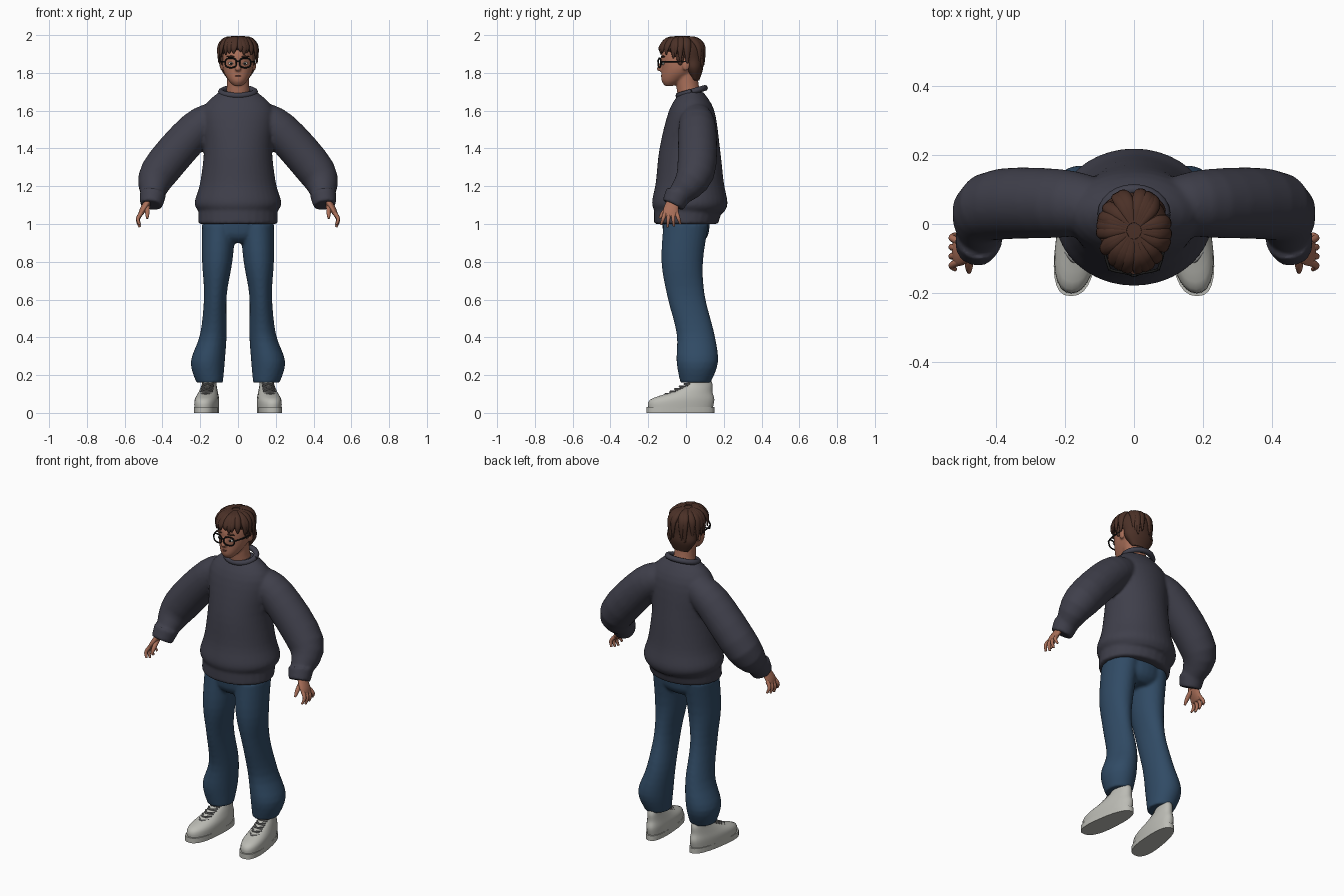
import bpy, bmesh, random
from math import sin, cos, pi, tau, copysign
from mathutils import Vector, Matrix

random.seed(4)
default_cube = bpy.data.objects.get("Cube")
if default_cube:
    bpy.data.objects.remove(default_cube)


def material(name, red, green, blue):
    mat = bpy.data.materials.new(name)
    mat.use_nodes = True
    mat.diffuse_color = (red, green, blue, 1)
    shader = mat.node_tree.nodes["Principled BSDF"]
    shader.inputs["Base Color"].default_value = mat.diffuse_color
    shader.inputs["Roughness"].default_value = .8
    return mat


KNIT = material("charcoal knit", .05, .05, .07)
DENIM = material("blue denim", .03, .07, .13)
SKIN = material("skin", .4, .16, .1)
HAIR = material("brown hair", .07, .03, .02)
SHOE = material("pale canvas", .5, .5, .46)
LACE = material("grey lace", .2, .2, .2)
BLACK = material("black frame", .01, .01, .01)
WHITE = material("eye white", .6, .6, .55)
LIP = material("lip", .26, .09, .06)

X, Y, Z = Vector((1, 0, 0)), Vector((0, 1, 0)), Vector((0, 0, 1))
SIDES = (("left", 1), ("right", -1))


def squash(value, power):
    return copysign(abs(value) ** power, value)


def spline(rows, steps):
    """Catmull-Rom curve through rows of any width."""
    points = [Vector(row) for row in rows]
    points = points[:1] + points + points[-1:]
    curve = []
    for before, start, end, after in zip(points, points[1:], points[2:], points[3:]):
        pull_start, pull_end = (end - before) / 2, (after - start) / 2
        for step in range(steps):
            t = step / steps
            ease = t * t * (3 - 2 * t)
            curve.append(start.lerp(end, ease) + pull_start * t * (1 - t) ** 2 - pull_end * t * t * (1 - t))
    return curve + points[-1:]


def loft(bm, rows, ref=None, sides=28, steps=4, power=1):
    """Skin rows of x, y, z, radii; level rings, or rings square to the path if ref is given."""
    path = spline(rows, steps)
    centres = [Vector(row[:3]) for row in path]
    rings = []
    for i, (row, centre) in enumerate(zip(path, centres)):
        across, along = X, Y
        if ref:
            tangent = centres[min(i + 1, len(path) - 1)] - centres[max(i - 1, 0)]
            across = tangent.cross(ref).normalized()
            along = across.cross(tangent).normalized()
        ring = []
        for j in range(sides):
            angle = tau * j / sides
            offset = across * squash(cos(angle), power) * row[3] + along * squash(sin(angle), power) * row[-1]
            ring.append(bm.verts.new(centre + offset))
        rings.append(ring)
    for low, high in zip(rings, rings[1:]):
        for j in range(sides):
            bm.faces.new((low[j - 1], low[j], high[j], high[j - 1]))
    bm.faces.new(rings[0])
    bm.faces.new(rings[-1])


def tube(bm, points, radius, ref=Z, steps=3):
    loft(bm, [(*point, radius) for point in points], ref, 8, steps)


def ball(bm, centre, size):
    bmesh.ops.create_uvsphere(bm, u_segments=16, v_segments=10, radius=1,
                              matrix=Matrix.Translation(centre) @ Matrix.Diagonal((*size, 1)))


def flip(rows, sign):
    return [(sign * x, *rest) for x, *rest in rows]


def finish(name, bm, mat, voxel=None):
    """Turn the bmesh into a smooth object, fusing its pieces if a voxel size is given."""
    bmesh.ops.recalc_face_normals(bm, faces=bm.faces)
    mesh = bpy.data.meshes.new(name)
    bm.to_mesh(mesh)
    bm.free()
    mesh.materials.append(mat)
    part = bpy.data.objects.new(name, mesh)
    bpy.context.collection.objects.link(part)
    bpy.ops.object.select_all(action='DESELECT')
    bpy.context.view_layer.objects.active = part
    part.select_set(True)
    bpy.ops.object.shade_smooth_by_angle(angle=1)
    if voxel:
        fuse = part.modifiers.new("fuse", 'REMESH')
        fuse.mode, fuse.voxel_size, fuse.use_smooth_shade = 'VOXEL', voxel, True
        soften = part.modifiers.new("soften", 'SMOOTH')
        soften.iterations = 4


def shape_foot(bm, sign):
    """Narrow the heel, turn the toe outwards and move the shoe to its side."""
    for vert in bm.verts:
        x, y, z = vert.co
        vert.co.x = sign * (x * (1 - .7 * y) + .16 - y / 9)


# Sweater: hem band, body, sleeves and cuffs fused
bm = bmesh.new()
loft(bm, [(0, 0, 1, .21, .17), (0, .01, 1.07, .21, .18)])
loft(bm, [(0, .02, 1.06, .2, .18), (0, .02, 1.11, .23, .2), (0, .02, 1.22, .2, .18), (0, .02, 1.4, .18, .16),
          (0, .03, 1.6, .19, .12), (0, .03, 1.7, .1, .06)], sides=40)
for side, sign in SIDES:
    loft(bm, flip([(.1, .05, 1.57, .08), (.22, .06, 1.5, .1), (.42, .05, 1.27, .1), (.45, -.04, 1.15, .06)], sign), Y)
    loft(bm, flip([(.45, -.04, 1.16, .07), (.46, -.07, 1.1, .06)], sign), Y)
finish("sweater", bm, KNIT, .009)

# Collar ring, lower at the front
bm = bmesh.new()
turns = [tau * i / 24 for i in range(25)]
tube(bm, [(.09 * cos(a), .03 + .07 * sin(a), 1.7 + .02 * sin(a)) for a in turns], .016, steps=1)
finish("collar", bm, KNIT)

# Jeans: hips and gathered legs fused
bm = bmesh.new()
loft(bm, [(0, 0, .9, .1, .08), (0, 0, .95, .17, .12), (0, 0, 1.1, .18, .13)])
for side, sign in SIDES:
    loft(bm, flip([(.15, .05, .16, .07, .08), (.16, .06, .27, .09, .11), (.13, .05, .42, .07, .1),
                   (.12, 0, .62, .06, .1), (.11, -.02, .8, .08, .11), (.1, 0, 1, .09, .12)], sign))
finish("jeans", bm, DENIM, .009)

# Shoes and hands
for side, sign in SIDES:
    bm = bmesh.new()
    loft(bm, [(0, -.03, 0, .06, .18), (0, -.03, .03, .06, .18)], power=.8)
    shape_foot(bm, sign)
    finish(side + "_shoe_sole", bm, SHOE)

    bm = bmesh.new()
    loft(bm, [(0, -.03, .02, .06, .17), (0, -.02, .07, .06, .17), (0, .03, .11, .05, .11),
              (0, .07, .15, .04, .07), (0, .07, .18, .04, .06)], power=.9)
    shape_foot(bm, sign)
    finish(side + "_shoe_upper", bm, SHOE)

    bm = bmesh.new()
    for i in range(5):
        y, z = -.11 + i / 40, .1 + i / 75
        for lean in (-1, 1):
            tube(bm, flip([(-.03, y + .02, z - .01), (0, y, z), (.03, y + .03, z)], lean), .004)
    shape_foot(bm, sign)
    finish(side + "_shoe_laces", bm, LACE)

    bm = bmesh.new()
    loft(bm, flip([(.46, -.06, 1.15, .02, .03), (.5, -.08, 1.08, .02, .04), (.52, -.08, 1.04, .01, .04)], sign))
    for i in range(4):
        base, drop = -.11 + i / 50, abs(i - 1.3) / 80
        loft(bm, flip([(.51, base, 1.06, .011), (.53, base * 1.1 + i / 200, 1.02 + drop / 2, .01),
                       (.52, base * 1.2 + i / 100, .98 + drop, .006)], sign), Y, 10)
    loft(bm, flip([(.48, -.08, 1.1, .014), (.48, -.12, 1.06, .012), (.48, -.14, 1.03, .006)], sign), X, 10)
    finish(side + "_hand", bm, SKIN)

# Head: neck, face, nose and ears fused
bm = bmesh.new()
loft(bm, [(0, .03, 1.65, .07), (0, .01, 1.72, .06), (0, 0, 1.82, .06)])
loft(bm, [(0, -.09, 1.73, .02, .02), (0, -.07, 1.76, .05, .06), (0, -.03, 1.82, .08, .1),
          (0, -.02, 1.9, .08, .11), (0, -.02, 1.97, .05, .07)])
loft(bm, [(0, -.12, 1.87, .01), (0, -.14, 1.82, .016), (0, -.13, 1.81, .01)])
for side, sign in SIDES:
    ball(bm, (sign * .086, 0, 1.84), (.01, .02, .03))
finish("head", bm, SKIN, .006)

# Lips, eyes and brows
bm = bmesh.new()
for z in (1.78, 1.787):
    ball(bm, (0, -.125, z), (.02, .007, .005))
finish("lips", bm, LIP)
for side, sign in SIDES:
    for feature, y, z, size, mat in (("eye", -.12, 1.85, (.015, .007, .008), WHITE),
                                     ("iris", -.126, 1.85, (.006, .004, .006), BLACK),
                                     ("brow", -.12, 1.886, (.024, .012, .005), HAIR)):
        bm = bmesh.new()
        ball(bm, (sign * .036, y, z), size)
        finish(side + "_" + feature, bm, mat)

# Glasses: rounded rims, bridge and temples
bm = bmesh.new()
for side, sign in SIDES:
    rim = [(.038 + .03 * squash(cos(a), .75), -.14 + .007 * cos(a), 1.853 + .025 * squash(sin(a), .75)) for a in turns]
    tube(bm, flip(rim, sign), .004, Y, 1)
    tube(bm, flip([(.07, -.135, 1.86), (.086, -.08, 1.86), (.09, 0, 1.86)], sign), .004)
tube(bm, [(-.01, -.147, 1.86), (0, -.15, 1.863), (.01, -.147, 1.86)], .004)
finish("glasses", bm, BLACK)

# Hair: cropped cap with sideburns
bm = bmesh.new()
loft(bm, [(0, .05, 1.76, .05, .02), (0, .04, 1.82, .09, .05), (0, .03, 1.87, .09, .06), (0, -.02, 1.93, .1, .11),
          (0, -.02, 1.98, .07, .08), (0, -.02, 1.99, .03, .03)])
for side, sign in SIDES:
    ball(bm, (sign * .083, -.03, 1.88), (.01, .02, .04))
finish("hair_cap", bm, HAIR)

# Tapered locks falling from the crown all round, shorter over the brow
bm = bmesh.new()
for i in range(30):
    angle = tau * i / 30
    twist = random.uniform(-.2, .3)
    tip = 1.87 - .04 * sin(angle) + random.uniform(-.015, .015)
    rows = []
    for reach, z, thick, wide in ((.2, 1.985, .01, .01), (.7, 1.975, .012, .02), (1, 1.935, .01, .018),
                                  (1.02, tip, .003, .004)):
        turn = angle + twist * reach
        rows.append((.1 * reach * cos(turn), -.02 + .115 * reach * sin(turn), z, thick, wide))
    loft(bm, rows, Vector((-sin(angle), cos(angle), 0)), 10)
finish("hair_locks", bm, HAIR)
